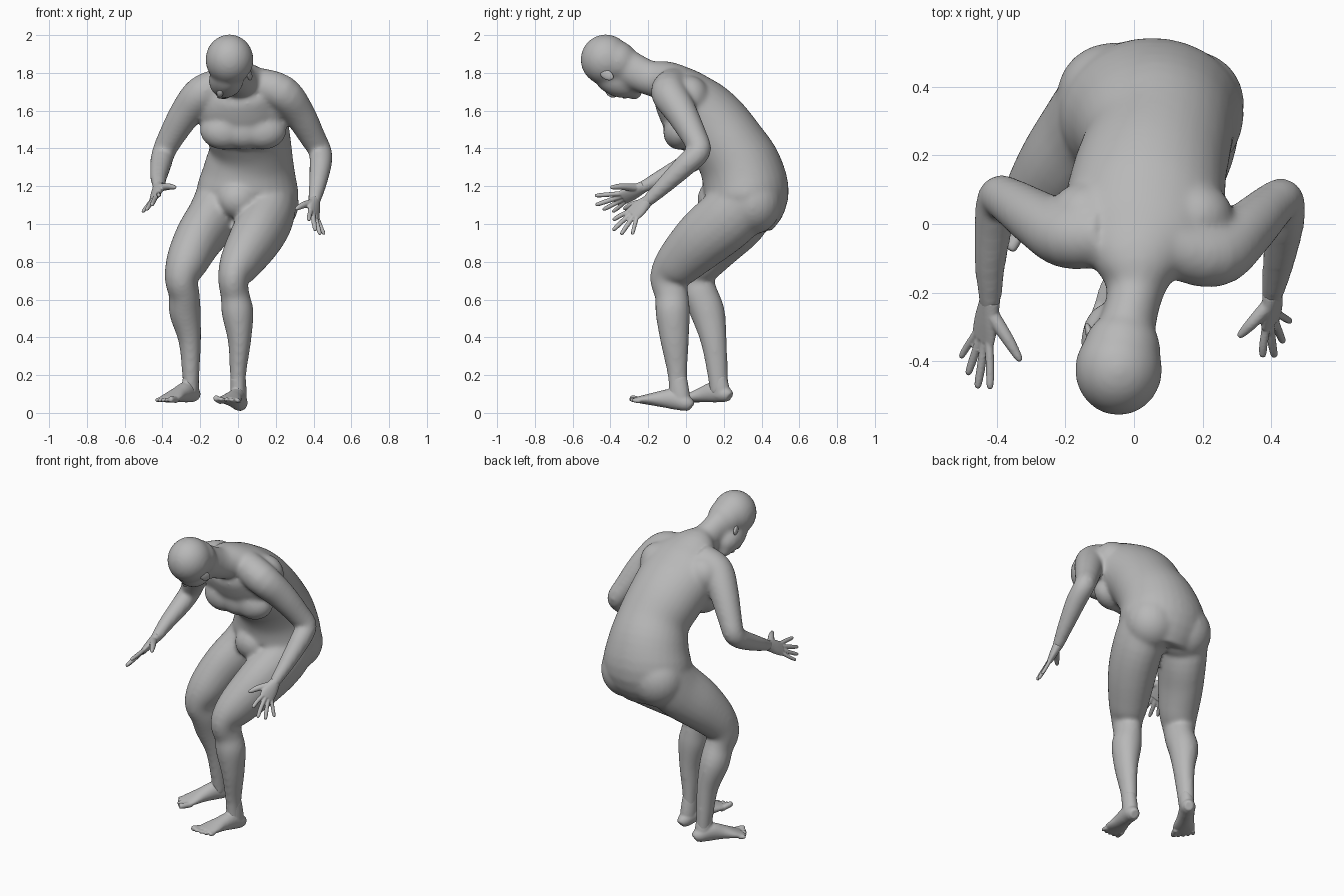
import bpy, bmesh, math
from mathutils import Vector, Matrix, Euler

cube = bpy.data.objects.get("Cube")
if cube:
    bpy.data.objects.remove(cube)

GREY = (0.48, 0.48, 0.48, 1)
skin = bpy.data.materials.new("plain grey")
skin.diffuse_color = GREY
skin.use_nodes = True
bsdf = skin.node_tree.nodes["Principled BSDF"]
bsdf.inputs["Base Color"].default_value = GREY
bsdf.inputs["Roughness"].default_value = 0.8


def spline(stations, steps=4):
    """Smooth path through stations of (x, y, z, half width, half depth)."""
    pts = [list(s) if len(s) == 5 else list(s) + [s[3]] for s in stations]
    out = []
    for i in range(len(pts) - 1):
        a, b = pts[max(i - 1, 0)], pts[i]
        c, d = pts[i + 1], pts[min(i + 2, len(pts) - 1)]
        for k in range(steps):
            t = k / steps
            out.append([0.5 * (2 * q + (r - p) * t + (2 * p - 5 * q + 4 * r - s) * t ** 2
                               + (3 * q - p - 3 * r + s) * t ** 3)
                        for p, q, r, s in zip(a, b, c, d)])
    return out + [pts[-1]]


def loft(bm, stations, ref=(1, 0, 0), sides=20):
    """Closed tube of elliptical rings; ref gives the width direction."""
    path = spline(stations)
    ref = Vector(ref)
    rings = []
    for i, p in enumerate(path):
        before, after = path[max(i - 1, 0)], path[min(i + 1, len(path) - 1)]
        along = (Vector(after[:3]) - Vector(before[:3])).normalized()
        side = (ref - along * ref.dot(along)).normalized()
        deep = along.cross(side)
        ring = []
        for k in range(sides):
            a = math.tau * k / sides
            ring.append(bm.verts.new(Vector(p[:3]) + side * (p[3] * math.cos(a))
                                     + deep * (p[4] * math.sin(a))))
        rings.append(ring)
    for lo, hi in zip(rings, rings[1:]):
        for k in range(sides):
            n = (k + 1) % sides
            bm.faces.new((lo[k], lo[n], hi[n], hi[k]))
    bm.faces.new(rings[0][::-1])
    bm.faces.new(rings[-1])


def ball(bm, centre, radii, turn=(0, 0, 0)):
    m = Matrix.LocRotScale(Vector(centre), Euler(turn), Vector(radii))
    bmesh.ops.create_uvsphere(bm, u_segments=24, v_segments=16, radius=1, matrix=m)


def finish(bm, name, voxel, smooth):
    """Fuse the overlapping volumes into one soft skin."""
    bmesh.ops.recalc_face_normals(bm, faces=bm.faces)
    mesh = bpy.data.meshes.new(name)
    bm.to_mesh(mesh)
    bm.free()
    mesh.materials.append(skin)
    obj = bpy.data.objects.new(name, mesh)
    bpy.context.collection.objects.link(obj)
    fuse = obj.modifiers.new("fuse", "REMESH")
    fuse.mode = "VOXEL"
    fuse.voxel_size = voxel
    fuse.use_smooth_shade = True
    soft = obj.modifiers.new("soften", "SMOOTH")
    soft.factor = 0.5
    soft.iterations = smooth


body = bmesh.new()

# Trunk and neck, from the seat up the bent spine
loft(body, [(.05, .28, 1.02, .205, .18), (.05, .318, 1.15, .27, .225),
            (.06, .292, 1.29, .242, .217), (.066, .227, 1.41, .217, .199),
            (.045, .14, 1.52, .225, .197), (.03, .04, 1.61, .235, .19),
            (.02, -.045, 1.70, .215, .152), (.01, -.11, 1.755, .145, .11),
            (.003, -.20, 1.775, .083, .092), (-.025, -.32, 1.83, .085, .10)], sides=32)

# Buttocks, parted only low down, and the front of the pelvis
ball(body, (.165, .352, 1.11), (.157, .155, .165))
ball(body, (-.06, .375, 1.12), (.165, .155, .17))
ball(body, (0, .15, 1.13), (.11, .09, .1))

# Broad chest with a fold beneath, and shoulder blades
for x, w in ((.13, .127), (.03, .13), (-.075, .127)):
    ball(body, (x, -.03, 1.495), (w, .09, .103), (-.3, 0, 0))
for x in (.12, -.07):
    ball(body, (x, -.025, 1.58), (.14, .088, .165), (.55, 0, 0))
for x in (.175, -.135):
    ball(body, (x, .02, 1.67), (.115, .105, .115))

# Legs, hip to ankle
loft(body, [(.17, .33, 1.14, .145, .165), (.15, .22, 1.03, .143, .167),
            (.09, .09, .92, .137, .157), (.01, -.04, .79, .11, .127),
            (-.025, -.09, .71, .082, .102), (-.015, -.075, .62, .077, .089),
            (-.002, -.07, .53, .085, .092), (.008, -.06, .38, .062, .076),
            (0, -.045, .20, .043, .053), (.002, -.04, .06, .04, .05)])
loft(body, [(-.08, .34, 1.14, .145, .165), (-.135, .27, 1.03, .138, .167),
            (-.21, .17, .92, .127, .152), (-.27, .08, .80, .112, .124),
            (-.30, .05, .71, .089, .102), (-.285, .075, .63, .082, .094),
            (-.28, .115, .53, .084, .092), (-.255, .147, .38, .06, .07),
            (-.25, .168, .20, .046, .055), (-.25, .177, .10, .04, .05)])

# Arms, shoulder to wrist
loft(body, [(.10, -.06, 1.74, .09), (.23, -.09, 1.695, .097), (.32, -.025, 1.59, .085),
            (.40, .05, 1.45, .068), (.435, .07, 1.385, .062), (.437, .00, 1.315, .06),
            (.42, -.12, 1.20, .046), (.405, -.20, 1.125, .034), (.40, -.24, 1.09, .025)],
     ref=(0, 1, -1))
loft(body, [(-.08, -.03, 1.74, .09), (-.19, -.035, 1.69, .097), (-.275, .01, 1.59, .086),
            (-.36, .065, 1.45, .069), (-.395, .077, 1.375, .062), (-.408, .01, 1.32, .058),
            (-.42, -.12, 1.25, .046), (-.42, -.22, 1.20, .034), (-.425, -.26, 1.18, .025)],
     ref=(0, 1, -1))

# Skull, back of the head, jaw and chin
ball(body, (-.045, -.425, 1.87), (.128, .134, .134))
ball(body, (-.035, -.365, 1.86), (.113, .11, .11))
ball(body, (-.062, -.36, 1.765), (.092, .137, .092), (-.37, 0, .15))
ball(body, (-.075, -.275, 1.695), (.048, .043, .037))
finish(body, "body", .011, 16)

# Nose, lips and ears
face = bmesh.new()
ball(face, (-.095, -.395, 1.698), (.017, .036, .026), (-.6, 0, .25))
ball(face, (-.085, -.325, 1.675), (.03, .014, .012), (-.3, 0, .25))
ball(face, (.06, -.42, 1.79), (.012, .042, .027), (-.5, 0, -.3))
ball(face, (-.128, -.325, 1.825), (.012, .042, .027), (-.5, 0, .3))
finish(face, "face_features", .005, 2)


def hand(name, wrist, knuckle, tips, thumb):
    """Palm, four spread fingers (index first) and a thumb."""
    bm = bmesh.new()
    wrist, knuckle = Vector(wrist), Vector(knuckle)
    tips = [Vector(t) for t in tips]
    side = (tips[0] - tips[-1]).normalized()
    mid = wrist.lerp(knuckle, .55)
    loft(bm, [(*wrist, .031, .029), (*mid, .046, .023), (*knuckle, .048, .016)], side)
    for tip, shift, r in zip(tips, (.036, .012, -.012, -.035), (.0125, .013, .0125, .011)):
        base = knuckle + side * shift
        start = base.lerp(mid, .3)
        loft(bm, [(*start, r), (*base.lerp(tip, .5), r), (*base.lerp(tip, .9), r * .85),
                  (*tip, r * .4)], side, 12)
    root, thumb = wrist.lerp(mid, .5) + side * .015, Vector(thumb)
    bend = root.lerp(thumb, .5) + side * .008
    loft(bm, [(*root, .022), (*bend, .018), (*root.lerp(thumb, .9), .012), (*thumb, .006)],
         (0, 0, 1), 12)
    finish(bm, name, .0045, 2)


hand("left_hand", (.405, -.20, 1.125), (.40, -.285, 1.05),
     [(.375, -.388, 1.02), (.41, -.388, .965), (.435, -.345, .943), (.457, -.285, .943)],
     (.305, -.33, 1.08))
hand("right_hand", (-.42, -.22, 1.20), (-.44, -.335, 1.14),
     [(-.42, -.482, 1.15), (-.457, -.48, 1.10), (-.485, -.44, 1.075), (-.506, -.39, 1.063)],
     (-.33, -.40, 1.195))


def foot(name, ankle, heel, toe, inner):
    """Foot along its sole line; inner is +1 or -1 towards the big toe."""
    bm = bmesh.new()
    ankle, heel, toe = Vector(ankle), Vector(heel), Vector(toe)
    along = (toe - heel).normalized()
    side = along.cross(Vector((0, 0, 1))).normalized()
    up = side.cross(along)
    rows = []
    for f, w, h in ((.0, .024, .028), (.08, .041, .042), (.28, .046, .055),
                    (.5, .05, .042), (.7, .063, .027), (.86, .062, .015)):
        rows.append((*(heel.lerp(toe, f) + up * h), w, h))
    loft(bm, rows, side)
    # Ankle and the tendon running into the heel
    low = heel.lerp(toe, .16) + up * .035
    loft(bm, [(*ankle, .040, .049), (*ankle.lerp(low, .55), .043, .053),
              (*low, .042, .052)], side)
    for k in range(5):
        off = side * inner * (.045 - .0245 * k)
        r = .017 if k == 0 else .012
        a = heel.lerp(toe, .76) + off + up * .014
        b = heel.lerp(toe, 1 - .006 * k - .006 * k * k) + off * 1.15 + up * r
        loft(bm, [(*a, r), (*a.lerp(b, .85), r), (*b, r * .5)], side, 12)
    finish(bm, name, .006, 5)


foot("left_foot", (0, -.045, .19), (.016, .022, .002), (-.07, -.312, .063), 1)
foot("right_foot", (-.25, .168, .19), (-.222, .232, .055), (-.405, -.05, .055), -1)
